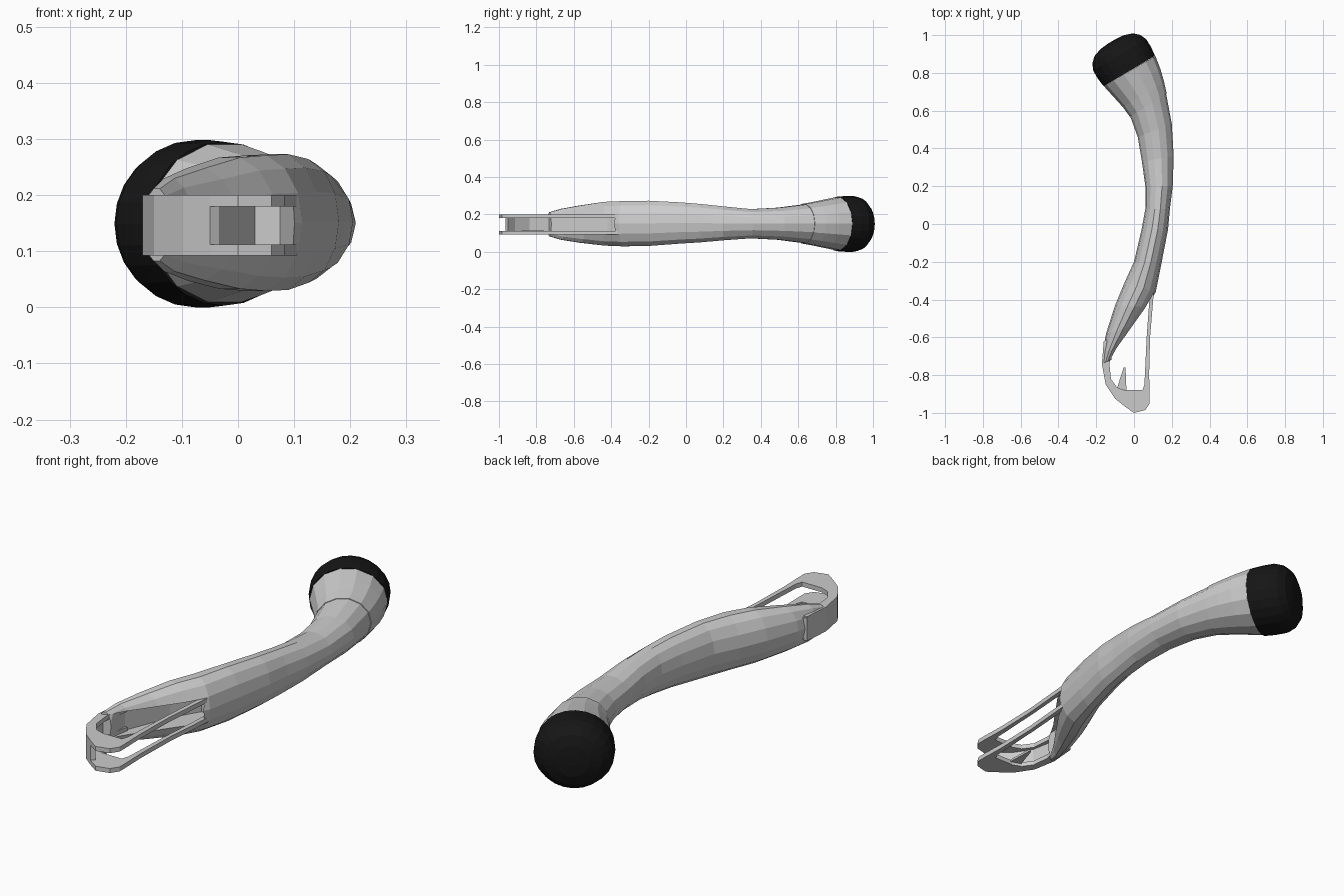
import bpy, bmesh, math
from mathutils import Vector

if "Cube" in bpy.data.objects:
    bpy.data.objects.remove(bpy.data.objects["Cube"])


def finish(name, bm, mat=None):
    bmesh.ops.recalc_face_normals(bm, faces=bm.faces)
    me = bpy.data.meshes.new(name)
    bm.to_mesh(me)
    bm.free()
    ob = bpy.data.objects.new(name, me)
    bpy.context.collection.objects.link(ob)
    if mat:
        me.materials.append(mat)
    return ob


def loft(name, rings, sides=14, mat=None):
    """Skin elliptical rings given as left xy, right xy, z centre, half height."""
    bm = bmesh.new()
    loops = []
    for (lx, ly, rx, ry, zc, hz) in rings:
        c = Vector(((lx + rx) / 2, (ly + ry) / 2, zc))
        side = Vector(((rx - lx) / 2, (ry - ly) / 2, 0))
        loops.append([bm.verts.new(c + side * math.cos(a) + Vector((0, 0, hz * math.sin(a))))
                      for a in [2 * math.pi * i / sides for i in range(sides)]])
    for a, b in zip(loops, loops[1:]):
        for i in range(sides):
            j = (i + 1) % sides
            bm.faces.new((a[i], a[j], b[j], b[i]))
    bm.faces.new(loops[0])
    bm.faces.new(loops[-1])
    return finish(name, bm, mat)


def band(name, outer, inner, z0, z1):
    """Flat strip between two matching xy paths, extruded in z."""
    bm = bmesh.new()
    secs = [[bm.verts.new(p) for p in ((*o, z0), (*i, z0), (*i, z1), (*o, z1))]
            for o, i in zip(outer, inner)]
    for a, b in zip(secs, secs[1:]):
        for k in range(4):
            m = (k + 1) % 4
            bm.faces.new((a[k], a[m], b[m], b[k]))
    bm.faces.new(secs[0])
    bm.faces.new(secs[-1])
    return finish(name, bm)


black = bpy.data.materials.new("black")
black.diffuse_color = (0.008, 0.008, 0.008, 1)
black.use_nodes = True
black.node_tree.nodes["Principled BSDF"].inputs["Base Color"].default_value = black.diffuse_color

# curved handle body, tapering along the diagonal towards the hook
body = loft("body", [
    (-.02, .57, .17, .69, .15, .105),
    (.02, .46, .20, .53, .15, .088),
    (.042, .33, .21, .36, .15, .08),
    (.06, .2, .205, .2, .152, .093),
    (.06, .08, .19, .08, .153, .105),
    (.04, -.03, .18, -.03, .154, .113),
    (0, -.2, .147, -.2, .152, .124),
    (-.05, -.31, .115, -.36, .15, .124),
    (-.10, -.43, .07, -.44, .15, .12),
    (-.148, -.58, 0, -.54, .148, .103),
    (-.165, -.68, -.08, -.65, .147, .085),
    (-.17, -.74, -.12, -.72, .147, .066)])

# slot cut into the diagonal face of the body
cut = band("slot_cutter", [(-.12, -.8), (-.12, -.62), (-.04, -.42), (.03, -.3)],
           [(.12, -.8), (.12, -.62), (.12, -.45), (.075, -.3)], .095, .2)
cut.hide_render = True
mod = body.modifiers.new("slot", 'BOOLEAN')
mod.operation = 'DIFFERENCE'
mod.solver = 'EXACT'
mod.object = cut
bpy.context.view_layer.objects.active = body
body.select_set(True)
bpy.ops.object.modifier_apply(modifier=mod.name)
bpy.data.objects.remove(cut)

# flared collar behind the seam
loft("collar", [
    (-.022, .568, .173, .69, .15, .108),
    (-.06, .62, .16, .75, .15, .118),
    (-.11, .675, .14, .82, .15, .131),
    (-.16, .73, .113, .89, .15, .144)])

# rounded black end cap
d, s, base = Vector((-.51, .86)), Vector((.86, .51)), Vector((-.025, .81))
rings = []
for t, w, h in [(0, .158, .146), (.05, .164, .149), (.1, .163, .149), (.135, .147, .138),
                (.162, .118, .112), (.178, .07, .068), (.182, .02, .02)]:
    c = base + d * t
    l, r = c - s * w, c + s * w
    rings.append((l.x, l.y, r.x, r.y, .149, h))
cap = loft("end_cap", rings, 24, black)

# hook loop: an upper and a lower strip round the tip and back up the right side
outer = [(-.16, -.62), (-.17, -.74), (-.15, -.85), (-.10, -.925), (-.05, -.965), (0, -1),
         (.06, -.985), (.083, -.95), (.083, -.9), (.08, -.8), (.085, -.6), (.10, -.42), (.11, -.3)]
inner = [(-.11, -.62), (-.13, -.74), (-.122, -.82), (-.09, -.865), (-.05, -.88), (0, -.88),
         (.03, -.88), (.045, -.88), (.055, -.85), (.06, -.75), (.067, -.6), (.08, -.42), (.085, -.3)]
band("hook_upper_strip", outer, inner, .18, .2)
band("hook_lower_strip", outer, inner, .092, .112)

# side wall joining the strips, and a small inner tab
wall_in = [(x + .018, y + .012) for x, y in outer[:5]]
band("hook_side_wall", outer[:5], wall_in, .1, .195)
band("hook_inner_tab", [(-.09, -.87), (-.055, -.76)], [(-.04, -.88), (-.045, -.76)], .105, .115)
